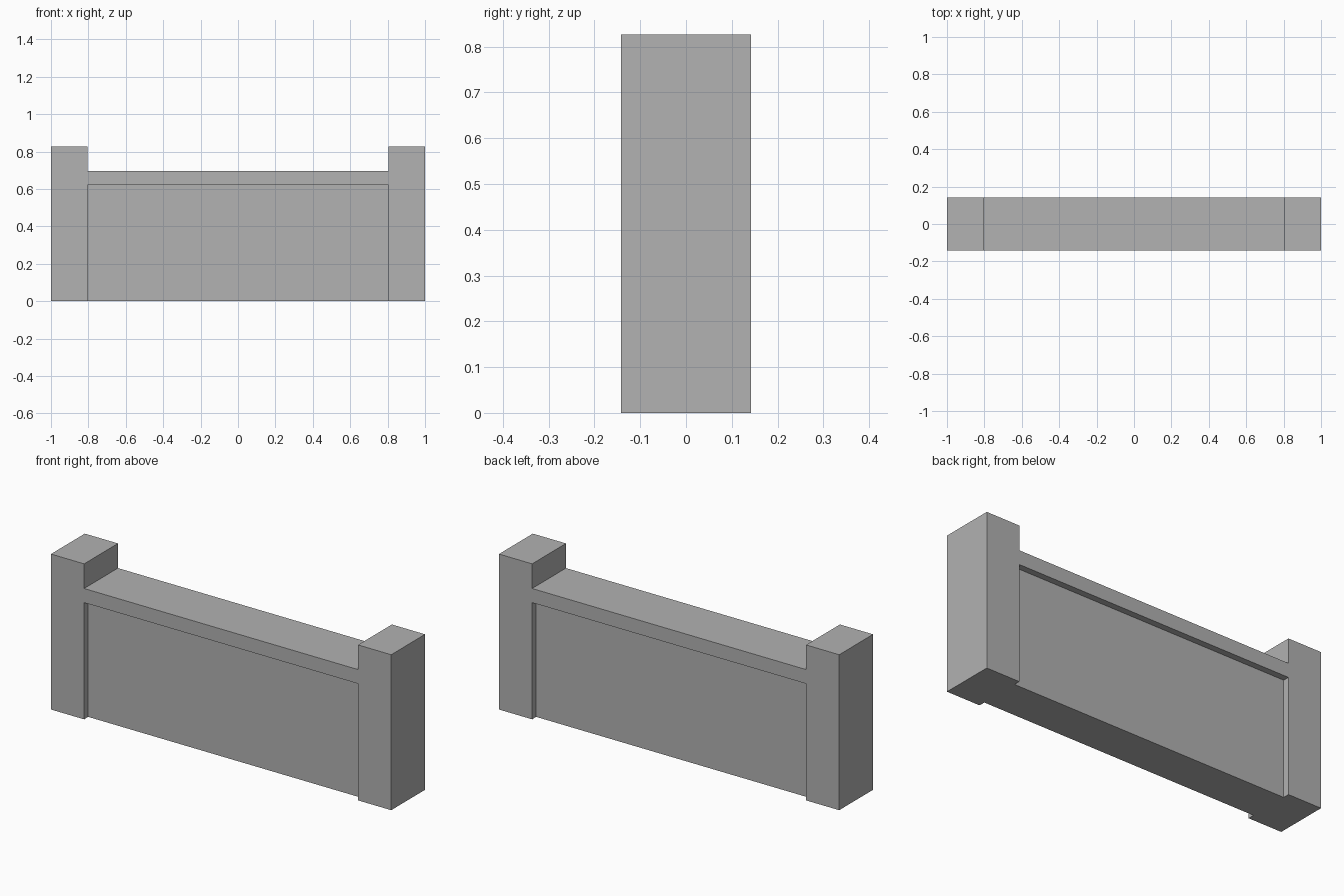
import bpy
import bmesh

default_cube = bpy.data.objects.get("Cube")
if default_cube:
    bpy.data.objects.remove(default_cube, do_unlink=True)

HALF_LENGTH, HALF_DEPTH = 1.0, 0.142
PILLAR_INNER = 0.805
PILLAR_TOP, RAIL_TOP, PANEL_TOP = 0.826, 0.695, 0.62
RECESS = 0.034

# Plain grey stone
stone = bpy.data.materials.new("grey stone")
stone.use_nodes = True
grey = (0.445, 0.445, 0.445, 1)
stone.diffuse_color = grey
stone.node_tree.nodes["Principled BSDF"].inputs["Base Color"].default_value = grey


def extrude_outline(name, outline, y_front, y_back):
    """Solid made from an x-z outline pushed from front to back."""
    bm = bmesh.new()
    face = bm.faces.new([bm.verts.new((x, y_front, z)) for x, z in outline])
    result = bmesh.ops.extrude_face_region(bm, geom=[face])
    moved = [v for v in result["geom"] if isinstance(v, bmesh.types.BMVert)]
    bmesh.ops.translate(bm, verts=moved, vec=(0, y_back - y_front, 0))
    bmesh.ops.recalc_face_normals(bm, faces=bm.faces)
    mesh = bpy.data.meshes.new(name)
    bm.to_mesh(mesh)
    bm.free()
    mesh.materials.append(stone)
    obj = bpy.data.objects.new(name, mesh)
    bpy.context.collection.objects.link(obj)
    return obj


# Wall with two end pillars and a lower rail between them
right_half = [(HALF_LENGTH, 0), (HALF_LENGTH, PILLAR_TOP),
              (PILLAR_INNER, PILLAR_TOP), (PILLAR_INNER, RAIL_TOP)]
left_half = [(-x, z) for x, z in reversed(right_half)]
wall = extrude_outline("wall", right_half + left_half, -HALF_DEPTH, HALF_DEPTH)

# Sunken panels on the front and back, open at the bottom
opening = [(-PILLAR_INNER, -0.1), (PILLAR_INNER, -0.1),
           (PILLAR_INNER, PANEL_TOP), (-PILLAR_INNER, PANEL_TOP)]
for side, sign in (("front", -1), ("back", 1)):
    cutter = extrude_outline(side + "_panel_cutter", opening,
                             sign * (HALF_DEPTH - RECESS), sign * (HALF_DEPTH + 0.1))
    cutter.hide_render = True
    cutter.hide_viewport = True
    cutter.display_type = 'WIRE'
    cut = wall.modifiers.new(side + " panel", 'BOOLEAN')
    cut.operation = 'DIFFERENCE'
    cut.solver = 'EXACT'
    cut.object = cutter
